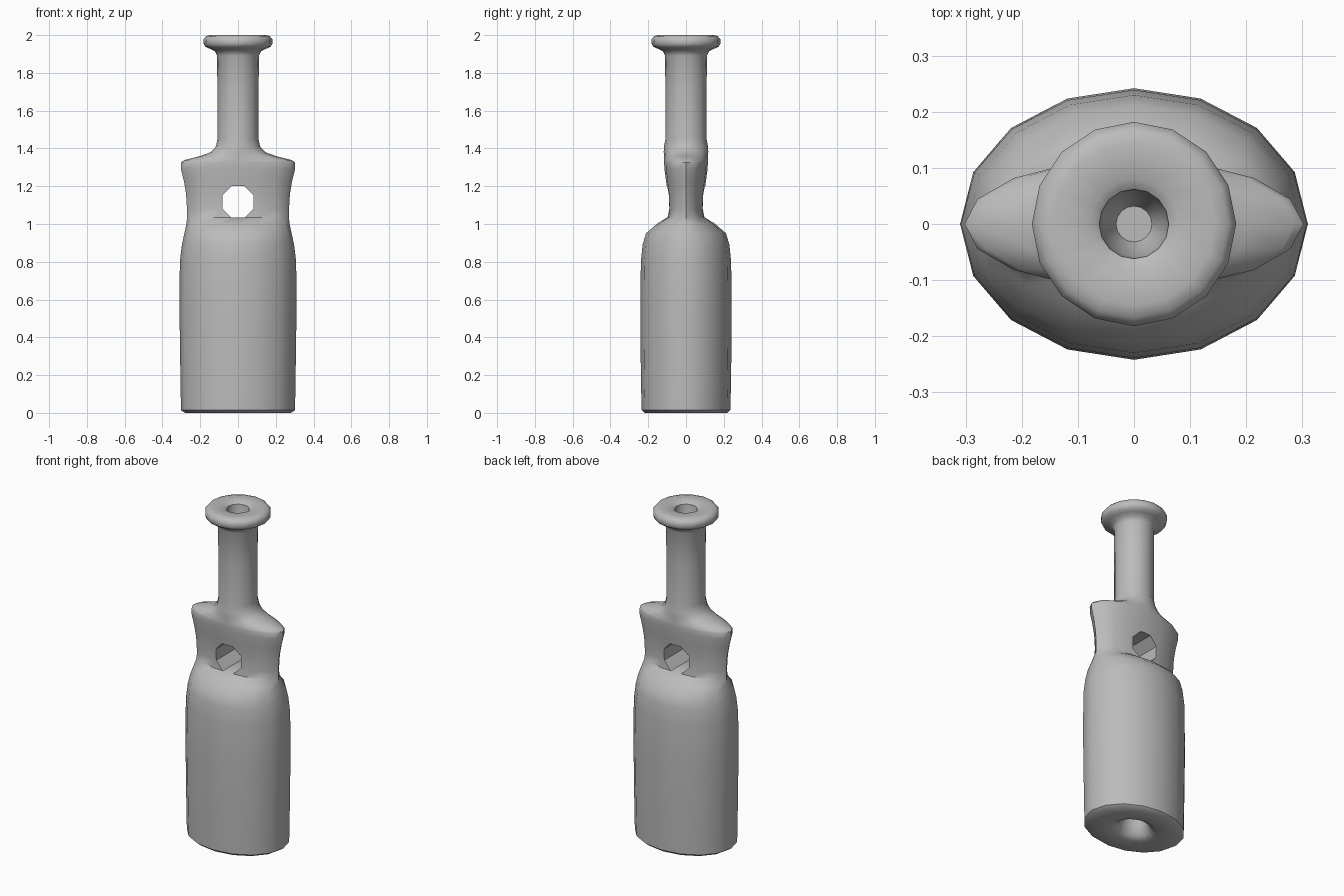
import bpy, bmesh, math

cube = bpy.data.objects.get("Cube")
if cube:
    bpy.data.objects.remove(cube, do_unlink=True)

SIDES = 16
grey = bpy.data.materials.new("plain_grey")
grey.use_nodes = True
colour = (0.5, 0.5, 0.5, 1)
grey.diffuse_color = colour
grey.node_tree.nodes["Principled BSDF"].inputs["Base Color"].default_value = colour


def loft(name, rings):
    """Skin a stack of elliptical rings (z, half width, half depth) and cap both ends."""
    bm = bmesh.new()
    loops = []
    for z, rx, ry in rings:
        angles = [math.tau * i / SIDES for i in range(SIDES)]
        loops.append([bm.verts.new((rx * math.cos(a), ry * math.sin(a), z)) for a in angles])
    for low, high in zip(loops, loops[1:]):
        for i in range(SIDES):
            j = (i + 1) % SIDES
            bm.faces.new((low[i], low[j], high[j], high[i]))
    bm.faces.new(loops[0][::-1])
    bm.faces.new(loops[-1])
    bmesh.ops.recalc_face_normals(bm, faces=bm.faces)
    mesh = bpy.data.meshes.new(name)
    bm.to_mesh(mesh)
    bm.free()
    obj = bpy.data.objects.new(name, mesh)
    bpy.context.collection.objects.link(obj)
    mesh.materials.append(grey)
    return obj


# Recess under the base
recess = [(0.13, 0.05, 0.04), (0.07, 0.08, 0.065), (0.02, 0.1, 0.08), (0.0, 0.14, 0.11)]
# Oval handle body with rounded shoulders
body = [(0.0, 0.28, 0.218), (0.015, 0.302, 0.235), (0.2, 0.305, 0.239), (0.55, 0.31, 0.242),
        (0.8, 0.308, 0.239), (0.89, 0.297, 0.23), (0.95, 0.284, 0.212), (1.0, 0.273, 0.155),
        (1.035, 0.27, 0.1)]
# Flat flared section and its sloping shoulders
flat_part = [(1.08, 0.27, 0.094), (1.16, 0.275, 0.097), (1.23, 0.287, 0.106),
             (1.29, 0.302, 0.114), (1.325, 0.302, 0.116), (1.338, 0.285, 0.116),
             (1.36, 0.2, 0.116), (1.38, 0.145, 0.118)]
# Neck, rim and closed bore: round, so one radius is enough
round_part = [(1.41, 0.117), (1.45, 0.109), (1.7, 0.109), (1.89, 0.111), (1.915, 0.122),
              (1.928, 0.15), (1.94, 0.174), (1.955, 0.182), (1.978, 0.182), (1.995, 0.168),
              (2.0, 0.145), (1.998, 0.08), (1.985, 0.062), (1.9, 0.054), (1.85, 0.032)]
handle = loft("handle", recess + body + flat_part + [(z, r, r) for z, r in round_part])

# Cross hole through the flat section
bpy.ops.mesh.primitive_cylinder_add(vertices=8, radius=0.09, depth=1, location=(0, 0, 1.117),
                                    rotation=(math.pi / 2, math.pi / 8, 0))
cutter = bpy.context.object
cutter.name = "hole_cutter"
cutter.data.materials.append(grey)
cutter.hide_render = True
cutter.hide_set(True)
hole = handle.modifiers.new("cross_hole", 'BOOLEAN')
hole.operation = 'DIFFERENCE'
hole.solver = 'EXACT'
hole.object = cutter
bpy.context.view_layer.objects.active = handle
handle.select_set(True)
bpy.ops.object.modifier_apply(modifier=hole.name)
bpy.data.objects.remove(cutter, do_unlink=True)

# Smooth sides, crisp hole and shoulder edges
bpy.ops.object.shade_smooth_by_angle(angle=math.radians(42))
